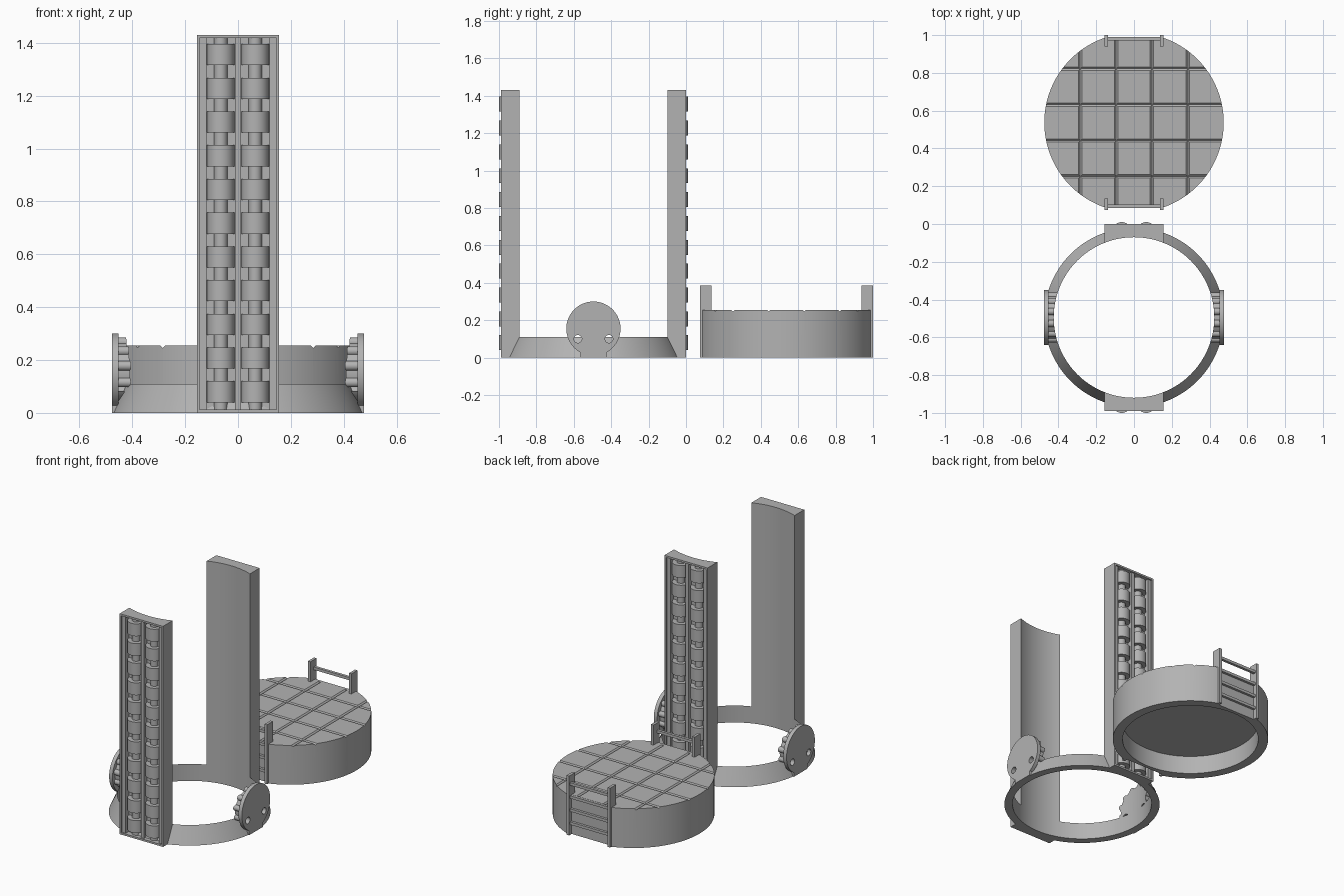
import bpy, bmesh, math
from mathutils import Matrix, Vector

cube = bpy.data.objects.get("Cube")
if cube:
    bpy.data.objects.remove(cube, do_unlink=True)

grey = bpy.data.materials.new("grey")
grey.use_nodes = True
COLOUR = (0.45, 0.45, 0.45, 1)
grey.diffuse_color = COLOUR
grey.node_tree.nodes["Principled BSDF"].inputs["Base Color"].default_value = COLOUR

BASE = Vector((0, -0.495, 0))       # centre of the tower base
DECK = Vector((0, 0.537, 0))        # centre of the round platform
BORE = 0.425                        # inner radius of the base
SEG = 128


def finish(name, bm):
    bmesh.ops.recalc_face_normals(bm, faces=bm.faces)
    mesh = bpy.data.meshes.new(name)
    bm.to_mesh(mesh)
    bm.free()
    mesh.materials.append(grey)
    obj = bpy.data.objects.new(name, mesh)
    bpy.context.collection.objects.link(obj)
    return obj


def box(name, x, y, z, turn=None):
    """Box from (low, high) ranges."""
    bm = bmesh.new()
    bmesh.ops.create_cube(bm, size=1)
    size = [r[1] - r[0] for r in (x, y, z)]
    mid = Vector([(r[0] + r[1]) / 2 for r in (x, y, z)])
    if turn:
        bm.transform(Matrix.Translation(mid) @ turn @ Matrix.Diagonal((*size, 1)))
    else:
        bm.transform(Matrix.Translation(mid) @ Matrix.Diagonal((*size, 1)))
    return finish(name, bm)


def cylinder(name, r, centre, depth, along_x=False, seg=SEG):
    bm = bmesh.new()
    bmesh.ops.create_cone(bm, cap_ends=True, segments=seg, radius1=r, radius2=r, depth=depth)
    turn = Matrix.Rotation(math.pi / 2, 4, 'Y') if along_x else Matrix()
    bm.transform(Matrix.Translation(centre) @ turn)
    return finish(name, bm)


def lathe(name, profile, angle=math.tau, seg=SEG, closed=False):
    bm = bmesh.new()
    verts = [bm.verts.new((r, 0, z)) for r, z in profile]
    edges = [bm.edges.new(pair) for pair in zip(verts, verts[1:])]
    if closed:
        edges.append(bm.edges.new((verts[-1], verts[0])))
    bmesh.ops.spin(bm, geom=verts + edges, axis=(0, 0, 1), cent=(0, 0, 0),
                   steps=seg, angle=angle)
    bmesh.ops.remove_doubles(bm, verts=bm.verts, dist=1e-5)
    return finish(name, bm)


def combine(obj, others, operation='DIFFERENCE'):
    """Apply booleans and remove the helper solids."""
    for other in others:
        mod = obj.modifiers.new("cut", 'BOOLEAN')
        mod.operation, mod.solver, mod.object = operation, 'EXACT', other
    graph = bpy.context.evaluated_depsgraph_get()
    mesh = bpy.data.meshes.new_from_object(obj.evaluated_get(graph))
    obj.modifiers.clear()
    obj.data = mesh
    for other in others:
        bpy.data.objects.remove(other, do_unlink=True)
    return obj


def place(obj, loc, half_turn=False):
    turn = Matrix.Rotation(math.pi if half_turn else 0, 4, 'Z')
    obj.data.transform(Matrix.Translation(loc) @ turn)


# Base ring with a sloping outside
ring = lathe("base_ring", [(BORE, 0), (0.475, 0), (BORE, 0.11)], closed=True)
place(ring, BASE)

# Two towers with roller columns set in slots
ROLLER_X, AXIS_Y, TOP = 0.065, 0.453, 1.43
for side, turned in (("front", True), ("back", False)):
    tower = box(side + "_tower", (-0.155, 0.155), (0.3, 0.495), (0, TOP))
    inset = (0.012, TOP - 0.012)
    cutters = [cylinder("bore", BORE, (0, 0, 0.7), 2),
               box("panel", (-0.145, 0.145), (0.485, 0.6), inset)]
    for s in (-1, 1):
        cutters.append(box("slot", (s * ROLLER_X - 0.054, s * ROLLER_X + 0.054),
                           (AXIS_Y, 0.6), inset))
    combine(tower, cutters)
    place(tower, BASE, turned)

    profile = [(0.025, inset[0])]
    for i in range(11):
        z = 0.08 + i * 0.1275
        profile += [(0.025, z - 0.04), (0.052, z - 0.04), (0.052, z + 0.04), (0.025, z + 0.04)]
    profile.append((0.025, inset[1]))
    for s, label in ((-1, "a"), (1, "b")):
        rollers = lathe(f"{side}_rollers_{label}", profile, math.pi, 32)
        place(rollers, Vector((s * ROLLER_X, AXIS_Y, 0)))
        place(rollers, BASE, turned)

# Round side plates with a hub, edge pegs and two holes
HUB_Z = 0.155
for side, turned in (("left", False), ("right", True)):
    plate = cylinder(side + "_plate", 0.145, (0.464, 0, HUB_Z), 0.024, True)
    foot = box("foot", (0.452, 0.476), (-0.07, 0.07), (0, 0.05))
    combine(plate, [foot], 'UNION')
    hub = cylinder(side + "_hub", 0.118, (0.425, 0, HUB_Z), 0.056, True)
    pegs = []
    for i in range(8):
        a = math.radians(-20 + i * 220 / 7)
        centre = (0.427, 0.116 * math.cos(a), HUB_Z + 0.116 * math.sin(a))
        pegs.append(cylinder("peg", 0.018, centre, 0.054, True, 24))
    combine(hub, pegs, 'UNION')
    combine(hub, [cylinder("bore", BORE, (0, 0, 0.2), 1)])
    for part in (plate, hub):
        holes = [cylinder("hole", 0.021, (0.45, s * 0.083, 0.1), 0.3, True, 32) for s in (-1, 1)]
        combine(part, holes)
        place(part, BASE, turned)

# Round platform, hollow below, grooved on top, flat behind the ladders
HEIGHT, FLAT = 0.255, 0.437
deck = cylinder("platform", 0.475, (0, 0, HEIGHT / 2), HEIGHT)
cutters = [cylinder("hollow", 0.415, (0, 0, 0), 0.24)]
for s in (-1, 1):
    cutters.append(box("flat", (-0.155, 0.155), sorted((s * FLAT, s * 0.6)), (-0.1, 0.5)))
g = 0.0065
for offset in (-0.285, -0.095, 0.095, 0.285):
    cutters.append(box("groove", (offset - g, offset + g), (-0.6, 0.6), (HEIGHT - g, HEIGHT + g),
                       Matrix.Rotation(math.pi / 4, 4, 'Y')))
    cutters.append(box("groove", (-0.6, 0.6), (offset - g, offset + g), (HEIGHT - g, HEIGHT + g),
                       Matrix.Rotation(math.pi / 4, 4, 'X')))
combine(deck, cutters)
place(deck, DECK)

# Ladders at the front and back of the platform
for side, turned in (("front", True), ("back", False)):
    parts = [box(f"{side}_ladder_post_{label}", sorted((s * 0.138, s * 0.156)),
                 (0.402, 0.463), (0, 0.385)) for s, label in ((-1, "a"), (1, "b"))]
    for i in range(4):
        z = 0.075 + i * 0.085
        parts.append(box(f"{side}_ladder_rung_{i + 1}", (-0.14, 0.14),
                         (0.435, 0.453), (z - 0.009, z + 0.009)))
    for part in parts:
        place(part, DECK, turned)

# Smooth the round parts while keeping edges crisp
bpy.ops.object.select_all(action='DESELECT')
for obj in bpy.context.collection.objects:
    if obj.type == 'MESH' and obj.data.materials and obj.data.materials[0] == grey:
        obj.select_set(True)
        bpy.context.view_layer.objects.active = obj
bpy.ops.object.shade_smooth_by_angle(angle=math.radians(30))
